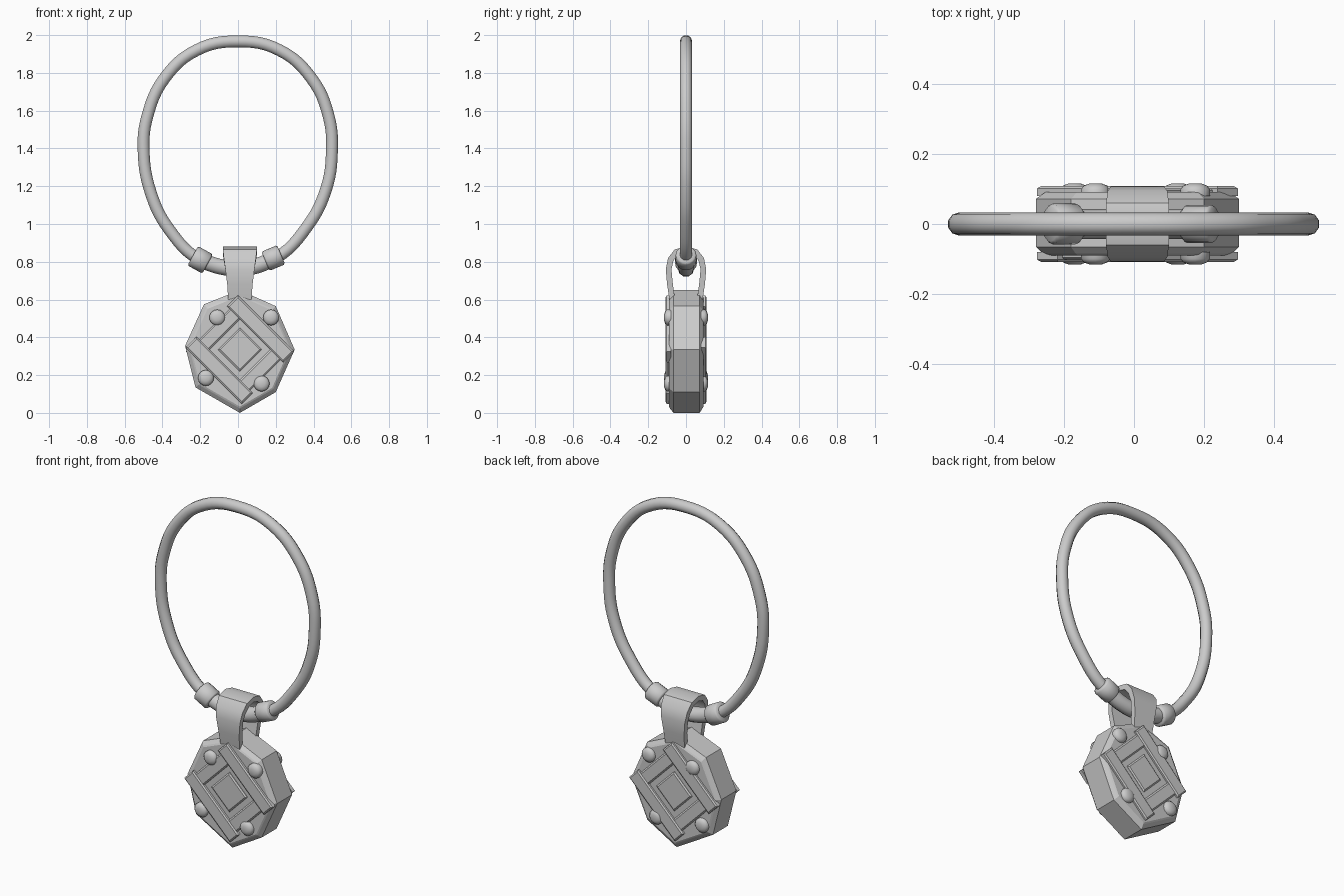
import bpy, bmesh, math
from mathutils import Matrix, Vector

if "Cube" in bpy.data.objects:
    bpy.data.objects.remove(bpy.data.objects["Cube"])

CX, CZ = 0.01, 0.335   # centre of the pendant face


def mesh_object(name, bm, smooth=None):
    bmesh.ops.recalc_face_normals(bm, faces=bm.faces)
    me = bpy.data.meshes.new(name)
    bm.to_mesh(me)
    bm.free()
    ob = bpy.data.objects.new(name, me)
    bpy.context.collection.objects.link(ob)
    if smooth:
        shade(ob, smooth)
    return ob


def shade(ob, angle):
    bpy.ops.object.select_all(action='DESELECT')
    bpy.context.view_layer.objects.active = ob
    ob.select_set(True)
    bpy.ops.object.shade_smooth_by_angle(angle=math.radians(angle))


def loft(bm, rings, closed=False):
    rows = [[bm.verts.new(p) for p in r] for r in rings]
    n = len(rows[0])
    pairs = list(zip(rows, rows[1:] + rows[:1])) if closed else list(zip(rows, rows[1:]))
    for a, b in pairs:
        for i in range(n):
            j = (i + 1) % n
            bm.faces.new((a[i], a[j], b[j], b[i]))
    if not closed:
        bm.faces.new(rows[0])
        bm.faces.new(rows[-1])


def tube(name, pts, radius, cyclic):
    cu = bpy.data.curves.new(name, 'CURVE')
    cu.dimensions = '3D'
    cu.bevel_depth = radius
    cu.bevel_resolution = 3
    cu.resolution_u = 6
    cu.use_fill_caps = True
    sp = cu.splines.new('BEZIER')
    sp.bezier_points.add(len(pts) - 1)
    for bp, (x, z) in zip(sp.bezier_points, pts):
        bp.co = (x, 0, z)
        bp.handle_left_type = bp.handle_right_type = 'AUTO'
    sp.use_cyclic_u = cyclic
    ob = bpy.data.objects.new(name, cu)
    bpy.context.collection.objects.link(ob)
    bpy.ops.object.select_all(action='DESELECT')
    bpy.context.view_layer.objects.active = ob
    ob.select_set(True)
    bpy.ops.object.convert(target='MESH')
    shade(bpy.context.object, 50)


def block(name, u, v, su, sv, y0, y1, side):
    """Bevelled bar on a face; u, v are axes turned 45 degrees in the face."""
    bm = bmesh.new()
    rings = []
    for y, inset in ((y0, 0), (y1 - 0.006, 0), (y1, 0.008)):
        ring = []
        for a, b in ((-1, -1), (1, -1), (1, 1), (-1, 1)):
            p, q = u + a * (su - inset), v + b * (sv - inset)
            x, z = (p + q) * math.sqrt(.5), (q - p) * math.sqrt(.5)
            ring.append((CX - side * x, side * y, CZ + z))
        rings.append(ring)
    loft(bm, rings)
    mesh_object(name, bm)


# Cord loop and thicker section through the bail
tube("cord", [(0, 1.967), (-0.22, 1.92), (-0.39, 1.77), (-0.48, 1.57), (-0.5, 1.40),
              (-0.46, 1.16), (-0.36, 0.965), (-0.2, 0.81), (0, 0.765), (0.2, 0.82),
              (0.365, 0.985), (0.465, 1.18), (0.497, 1.38), (0.48, 1.57),
              (0.39, 1.77), (0.22, 1.92)], 0.033, True)
tube("cord_sleeve", [(-0.17, 0.797), (-0.09, 0.773), (0, 0.763), (0.09, 0.776), (0.17, 0.806)],
     0.043, False)

# Collars either side of the bail
for name, x, z, d, r in (("collar_left", -0.2, 0.81, (-1, 0, 0.55), 0.058),
                         ("collar_right", 0.187, 0.82, (1, 0, 0.42), 0.055)):
    bm = bmesh.new()
    rot = Vector(d).to_track_quat('Z', 'Y').to_matrix().to_4x4()
    circle = lambda s, h: [Matrix.Translation((x, 0, z)) @ rot @ Vector(
        (s * math.cos(t * math.pi / 8), s * math.sin(t * math.pi / 8), h)) for t in range(16)]
    loft(bm, [circle(r - .008, -.045), circle(r, -.037), circle(r, .037), circle(r - .008, .045)])
    mesh_object(name, bm, 50)

# Bail strap: outer and inner profile, half width tapering downwards
half = [(0.088, 0.60, 0.058, 0.60, 0.062), (0.100, 0.68, 0.070, 0.685, 0.067),
        (0.107, 0.76, 0.077, 0.76, 0.077), (0.095, 0.82, 0.067, 0.805, 0.085),
        (0.06, 0.865, 0.042, 0.838, 0.09), (0.0, 0.88, 0.0, 0.85, 0.09)]
path = [(-a, b, -c, d, w) for a, b, c, d, w in half] + half[-2::-1]
bm = bmesh.new()
loft(bm, [[(CX - w, a, b), (CX + w, a, b), (CX + w, c, d), (CX - w, c, d)]
          for a, b, c, d, w in path])
mesh_object("bail", bm, 35)

# Eight-sided pendant body with bevelled rims
outline = [(0.01, 0.0), (-0.225, 0.135), (-0.28, 0.355), (-0.18, 0.575),
           (0.01, 0.65), (0.2, 0.565), (0.3, 0.335), (0.2, 0.11)]
bm = bmesh.new()
loft(bm, [[(CX + (x - CX) * s, y, CZ + (z - CZ) * s) for x, z in outline]
          for y, s in ((-.09, .9), (-.085, .93), (-.066, 1), (.072, 1), (.087, .93), (.092, .9))])
mesh_object("pendant_body", bm)

# Face details on both sides: woven bars, centre tile and studs
for side, tag in ((-1, "front"), (1, "back")):
    block("long_bar_upper_" + tag, 0, 0.155, 0.21, 0.041, 0.08, 0.108, side)
    block("long_bar_lower_" + tag, 0, -0.155, 0.21, 0.041, 0.08, 0.108, side)
    block("short_bar_left_" + tag, -0.152, 0, 0.038, 0.125, 0.08, 0.102, side)
    block("short_bar_right_" + tag, 0.152, 0, 0.038, 0.125, 0.08, 0.102, side)
    block("centre_tile_" + tag, 0, 0, 0.082, 0.082, 0.08, 0.100, side)
    for i, (x, z) in enumerate(((-.11, .505), (.175, .505), (-.17, .185), (.125, .155))):
        bm = bmesh.new()
        loft(bm, [[(x + r * math.cos(t * math.pi / 8), side * y, z + r * math.sin(t * math.pi / 8))
                   for t in range(16)]
                  for y, r in ((.08, .042), (.1, .042), (.11, .033), (.116, .017))])
        mesh_object(f"stud_{tag}_{i + 1}", bm, 50)
